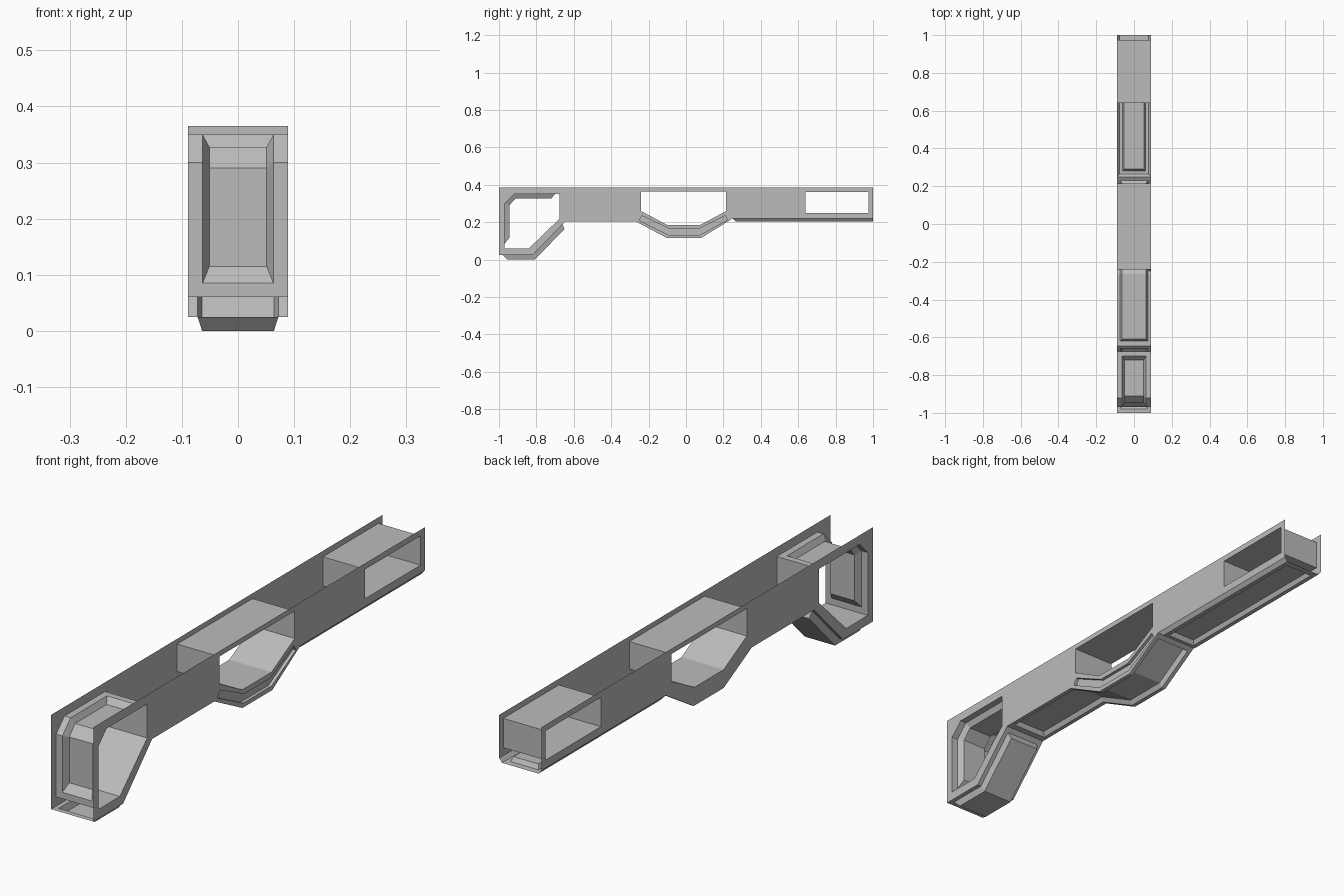
import bpy
import bmesh

if "Cube" in bpy.data.objects:
    bpy.data.objects.remove(bpy.data.objects["Cube"], do_unlink=True)

grey = bpy.data.materials.new("plain_grey")
grey.use_nodes = True
colour = (0.5, 0.5, 0.5, 1)
grey.diffuse_color = colour
grey.node_tree.nodes["Principled BSDF"].inputs["Base Color"].default_value = colour

W = 0.089      # half width of the beam


def finish(name, bm):
    bmesh.ops.remove_doubles(bm, verts=bm.verts, dist=0.0001)
    mesh = bpy.data.meshes.new(name)
    bm.to_mesh(mesh)
    bm.free()
    mesh.materials.append(grey)
    obj = bpy.data.objects.new(name, mesh)
    bpy.context.collection.objects.link(obj)
    return obj


def quad(bm, a, b, c, d):
    # each corner is (x, (y, z))
    bm.faces.new([bm.verts.new((x, p[0], p[1])) for x, p in (d, c, b, a)])


def sheet(bm, path, half=W):
    # a plain strip across the beam along a side path
    for p, q in zip(path, path[1:]):
        quad(bm, (-half, p), (half, p), (half, q), (-half, q))


def panel_strip(bm, base, panel, w1, w2, half=W):
    # a strip with a bevelled panel; the panel follows the inner base points
    sheet(bm, base[:2], half)
    sheet(bm, base[-2:], half)
    inner = base[1:-1]
    for i in range(len(inner) - 1):
        p, q, s, t = inner[i], inner[i + 1], panel[i], panel[i + 1]
        quad(bm, (-half, p), (-w1, p), (-w1, q), (-half, q))
        quad(bm, (w1, p), (half, p), (half, q), (w1, q))
        quad(bm, (-w1, p), (-w2, s), (-w2, t), (-w1, q))
        quad(bm, (w2, s), (w1, p), (w1, q), (w2, t))
    sheet(bm, panel, w2)
    p, s = inner[0], panel[0]
    quad(bm, (-w1, p), (w1, p), (w2, s), (-w2, s))
    p, s = inner[-1], panel[-1]
    quad(bm, (-w2, s), (w2, s), (w1, p), (-w1, p))


# Side outlines as (y, z)
outline = [(-1, 0.385), (1, 0.385), (1, 0.22), (0.25, 0.22), (0.08, 0.115),
           (-0.1, 0.115), (-0.27, 0.205), (-0.645, 0.205), (-0.82, 0.025), (-1, 0.025)]
front_hole = [(-0.97, 0.06), (-0.97, 0.30), (-0.92, 0.35), (-0.675, 0.35),
              (-0.675, 0.22), (-0.84, 0.06)]
middle_hole = [(-0.24, 0.26), (-0.24, 0.365), (0.215, 0.365), (0.215, 0.26),
               (0.075, 0.185), (-0.1, 0.185)]
back_hole = [(0.64, 0.25), (0.64, 0.362), (0.975, 0.362), (0.975, 0.25)]
groove_top = [(-0.235, 0.235), (-0.09, 0.165), (0.07, 0.165), (0.21, 0.235)]
groove_low = [(0.222, 0.213), (0.075, 0.132), (-0.095, 0.132), (-0.25, 0.21)]
groove = groove_top + groove_low


# Side walls, with a groove on the left one only
def side_wall(name, x, loops):
    bm = bmesh.new()
    for loop in loops:
        vs = [bm.verts.new((x, y, z)) for y, z in loop]
        for a, b in zip(vs, vs[1:] + vs[:1]):
            bm.edges.new((a, b))
    sign = 1 if x > 0 else -1
    bmesh.ops.triangle_fill(bm, edges=bm.edges[:], use_beauty=True, normal=(sign, 0, 0))
    for f in bm.faces:
        f.normal_update()
        if f.normal.x * sign < 0:
            f.normal_flip()
    finish(name, bm)


holes = [front_hole, middle_hole, back_hole]
side_wall("right_wall", -W, [outline] + holes)
side_wall("left_wall", W, [outline] + holes + [groove])

bm = bmesh.new()
deep = W - 0.012
for p, q in zip(groove, groove[1:] + groove[:1]):
    quad(bm, (W, p), (W, q), (deep, q), (deep, p))
low = groove_low[::-1]
for i in range(3):
    quad(bm, (deep, groove_top[i]), (deep, groove_top[i + 1]), (deep, low[i + 1]), (deep, low[i]))
finish("side_groove", bm)

# Tunnel linings
for name, hole in (("middle_lining", middle_hole), ("back_lining", back_hole)):
    bm = bmesh.new()
    sheet(bm, hole + hole[:1])
    finish(name, bm)

bm = bmesh.new()
panel_strip(bm,
            [(-0.97, 0.06), (-0.97, 0.085), (-0.97, 0.30), (-0.92, 0.35), (-0.70, 0.35), (-0.675, 0.35)],
            [(-0.945, 0.115), (-0.945, 0.29), (-0.91, 0.328), (-0.72, 0.328)], 0.063, 0.051)
sheet(bm, front_hole[3:] + front_hole[:1])
finish("front_lining", bm)

# Raised panel under the front foot
bm = bmesh.new()
panel_strip(bm,
            [(-1, 0.025), (-0.98, 0.025), (-0.82, 0.025), (-0.66, 0.19), (-0.645, 0.205)],
            [(-0.955, 0), (-0.808, 0), (-0.65, 0.163)], 0.072, 0.064)
finish("foot_underside", bm)

# Recessed underside through the middle
bm = bmesh.new()
panel_strip(bm,
            [(-0.645, 0.205), (-0.62, 0.205), (-0.27, 0.205), (-0.1, 0.115),
             (0.08, 0.115), (0.23, 0.208), (0.25, 0.22)],
            [(-0.61, 0.222), (-0.265, 0.222), (-0.095, 0.133), (0.075, 0.133), (0.215, 0.22)],
            0.073, 0.063)
finish("middle_underside", bm)

# Chamfered back underside with a recessed panel
bm = bmesh.new()
edge = 0.077
a, b, c, d = (0.25, 0.22), (0.265, 0.205), (1, 0.205), (1, 0.22)
panel_strip(bm, [b, (0.28, 0.205), (0.975, 0.205), c],
            [(0.29, 0.222), (0.965, 0.222)], 0.06, 0.052, edge)
quad(bm, (-W, a), (-edge, b), (-edge, c), (-W, d))
quad(bm, (edge, b), (W, a), (W, d), (edge, c))
quad(bm, (-W, a), (W, a), (edge, b), (-edge, b))
finish("back_underside", bm)
